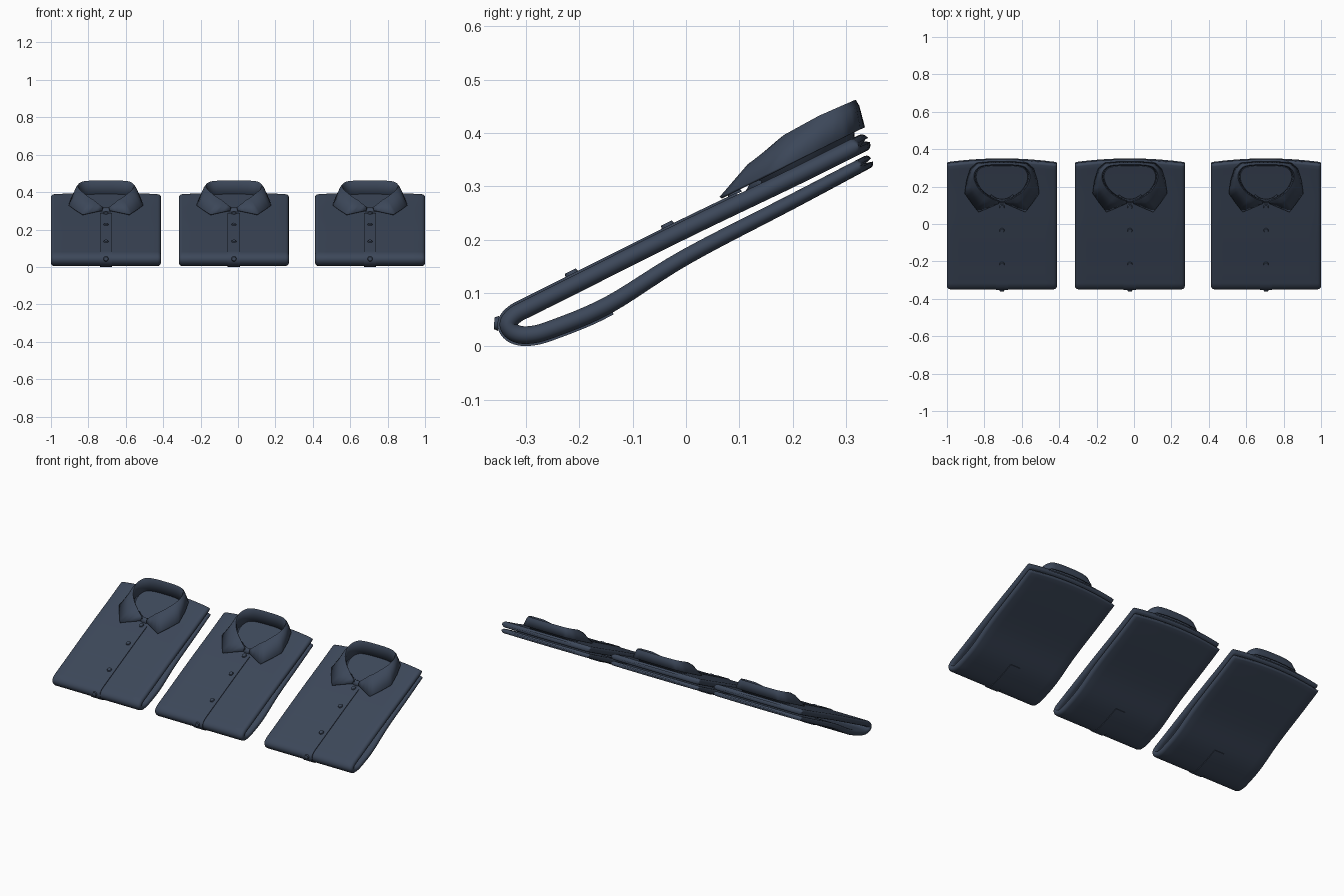
import bpy, bmesh, math
from mathutils import Vector, Matrix

if "Cube" in bpy.data.objects:
    bpy.data.objects.remove(bpy.data.objects["Cube"])

navy = bpy.data.materials.new("navy_cloth")
navy.diffuse_color = (0.045, 0.063, 0.1, 1)
navy.use_nodes = True
navy.node_tree.nodes["Principled BSDF"].inputs["Base Color"].default_value = navy.diffuse_color
HALF_W = 0.294

# Side profile (y, z) of the folded shirt: upper layer, front fold, lower layer
PROFILE = [(.333, .382), (.2, .316), (0, .22), (-.2, .12), (-.29, .075), (-.32, .059),
           (-.333, .042), (-.322, .026), (-.295, .0215), (-.25, .033), (-.145, .078),
           (0, .168), (.2, .272), (.341, .346)]


def smooth_path(pts, steps=6):
    p = [Vector(q) for q in pts]
    p = [2 * p[0] - p[1]] + p + [2 * p[-1] - p[-2]]
    out = []
    for i in range(1, len(p) - 2):
        a, b, c, d = p[i - 1:i + 3]
        for k in range(steps):
            t = k / steps
            out.append(0.5 * (2 * b + (c - a) * t + (2 * a - 5 * b + 4 * c - d) * t * t
                              + (3 * b - a - 3 * c + d) * t ** 3))
    return out + [p[-2]]


PATH = smooth_path(PROFILE)
N = len(PATH)


def tangent(i):
    return (PATH[min(i + 1, N - 1)] - PATH[max(i - 1, 0)]).normalized()


def normal(i):
    t = tangent(i)
    return Vector((t.y, -t.x))


def half_thick(i):
    return 0.0165 - 0.004 * max(0, (i / (N - 1) - 0.75) * 4)


def surface(y):
    return 0.235 + 0.49 * y


def finish(name, bm, x, thickness=0, angle=35):
    bmesh.ops.recalc_face_normals(bm, faces=bm.faces)
    me = bpy.data.meshes.new(name)
    bm.to_mesh(me)
    bm.free()
    me.materials.append(navy)
    ob = bpy.data.objects.new(name, me)
    ob.location.x = x
    bpy.context.collection.objects.link(ob)
    if thickness:
        m = ob.modifiers.new("thickness", 'SOLIDIFY')
        m.thickness = thickness
        m.offset = 0
    bpy.ops.object.select_all(action='DESELECT')
    ob.select_set(True)
    bpy.context.view_layer.objects.active = ob
    bpy.ops.object.shade_smooth_by_angle(angle=math.radians(angle))
    return ob


def loft(rows, closed=False, caps=False):
    bm = bmesh.new()
    vs = [[bm.verts.new(co) for co in r] for r in rows]
    n = len(rows[0])
    for a, b in zip(vs, vs[1:]):
        for j in range(n if closed else n - 1):
            k = (j + 1) % n
            bm.faces.new((a[j], a[k], b[k], b[j]))
    if caps:
        bm.faces.new(vs[0])
        bm.faces.new(vs[-1])
    return bm


# Cloth section: wide, flat, with rounded sides
def section(i, push=0.0, scale=1.0):
    t, n, h, r = tangent(i), normal(i), half_thick(i) * scale, 0.018
    xs = [(-1 + k / 6) * (HALF_W - r) for k in range(13)]
    loop = [(x, h) for x in xs]
    loop += [(HALF_W - r + r * math.cos(a), h * math.sin(a)) for a in (1.05, .52, 0, -.52, -1.05)]
    loop += [(x, -h) for x in reversed(xs)]
    loop += [(-HALF_W + r - r * math.cos(a), h * math.sin(a)) for a in (-1.05, -.52, 0, .52, 1.05)]
    out = []
    for x, o in loop:
        q = PATH[i] + n * o + t * push
        bow = -0.02 * (x / HALF_W) ** 2 * min(1, max(0, (q.x - 0.15) / 0.18))
        out.append((x, q.x + bow, q.y + bow * 0.5))
    return out


def body(x):
    ang = [math.radians(a) for a in (75, 50, 25)]
    h = half_thick(0)
    rows = [section(0, -h * 0.7 * math.sin(a), math.cos(a)) for a in ang]
    rows += [section(i) for i in range(N)]
    h = half_thick(N - 1)
    rows += [section(N - 1, h * 0.7 * math.sin(a), math.cos(a)) for a in reversed(ang)]
    finish("folded_shirt_body", loft(rows, True, True), x, angle=50)


# Button strip wrapping round the front fold
def placket(x):
    rows = []
    for i in range(N):
        upper = i < N // 2
        if PATH[i].x > (0.115 if upper else -0.14):
            continue
        lo, hi = half_thick(i) - 0.006, half_thick(i) + 0.004
        row = []
        for px, o in ((-.033, lo), (-.033, hi), (.033, hi), (.033, lo)):
            q = PATH[i] + normal(i) * o
            row.append((px, q.x, q.y))
        rows.append(row)
    finish("button_placket", loft(rows, True, True), x)


def buttons(x):
    for y in (0.1, -0.025, -0.205, -0.333):
        i = min(range(N // 2 + 2), key=lambda k: abs(PATH[k].x - y))
        # position between path samples on the straight upper layer
        q = Vector((y, PATH[i].y + (y - PATH[i].x) * 0.49)) if y > -0.3 else PATH[i]
        n = normal(i)
        q = q + n * (half_thick(i) + 0.006)
        bm = bmesh.new()
        mat = Matrix.Translation((0, q.x, q.y)) @ Matrix.Rotation(math.atan2(-n.x, n.y), 4, 'X')
        bmesh.ops.create_cone(bm, cap_ends=True, segments=16, radius1=0.014, radius2=0.011,
                              depth=0.008, matrix=mat)
        finish("button", bm, x)


# Collar half outlines from centre back to centre front: (x, y)
CREASE = [(0, .318), (.06, .317), (.115, .309), (.142, .285), (.15, .25),
          (.138, .21), (.11, .172), (.065, .14), (.018, .12)]
HEM = [(0, .333), (.07, .331), (.135, .325), (.168, .295), (.187, .235),
       (.198, .165), (.165, .117), (.125, .065), (.02, .11)]
HEIGHT = [(.12, .318), (.14, .355), (.18, .392), (.25, .43), (.318, .46)]


def crease_z(y):
    for (a, za), (b, zb) in zip(HEIGHT, HEIGHT[1:]):
        if y <= b:
            return za + (zb - za) * (y - a) / (b - a)
    return HEIGHT[-1][1]


def collar(x):
    half = []
    for (cx, cy), (hx, hy) in zip(smooth_path(CREASE, 3), [
            Vector(a).lerp(Vector(b), k / 3) for a, b in zip(HEM, HEM[1:]) for k in range(3)]
            + [Vector(HEM[-1])]):
        cz, hz = crease_z(cy), surface(hy) + 0.012
        by = 0.23 + (cy - 0.23) * 0.94
        base = (cx * 0.93, by, surface(by) - 0.006)
        inner = (cx * 0.975, 0.23 + (cy - 0.23) * 0.98, cz - 0.006)
        mid = (cx + (hx - cx) * .3, cy + (hy - cy) * .3, cz + (hz - cz) * .2)
        half.append([base, inner, (cx, cy, cz), mid, (hx, hy, hz)])
    mirrored = [[(-a, b, c) for a, b, c in r] for r in half[:0:-1]]
    finish("collar", loft(mirrored + half), x, 0.005, 40)
    # Buttoned band closing the neck at the front
    band = []
    for k in range(-5, 6):
        px = k * 0.012
        y = 0.118 + 7 * px * px
        band.append([(px, y - 0.004, surface(y) - 0.004), (px, y + 0.012, surface(y) + 0.025)])
    finish("collar_band_front", loft(band), x, 0.006)


for cx in (-0.706, -0.022, 0.706):
    body(cx)
    placket(cx)
    buttons(cx)
    collar(cx)
